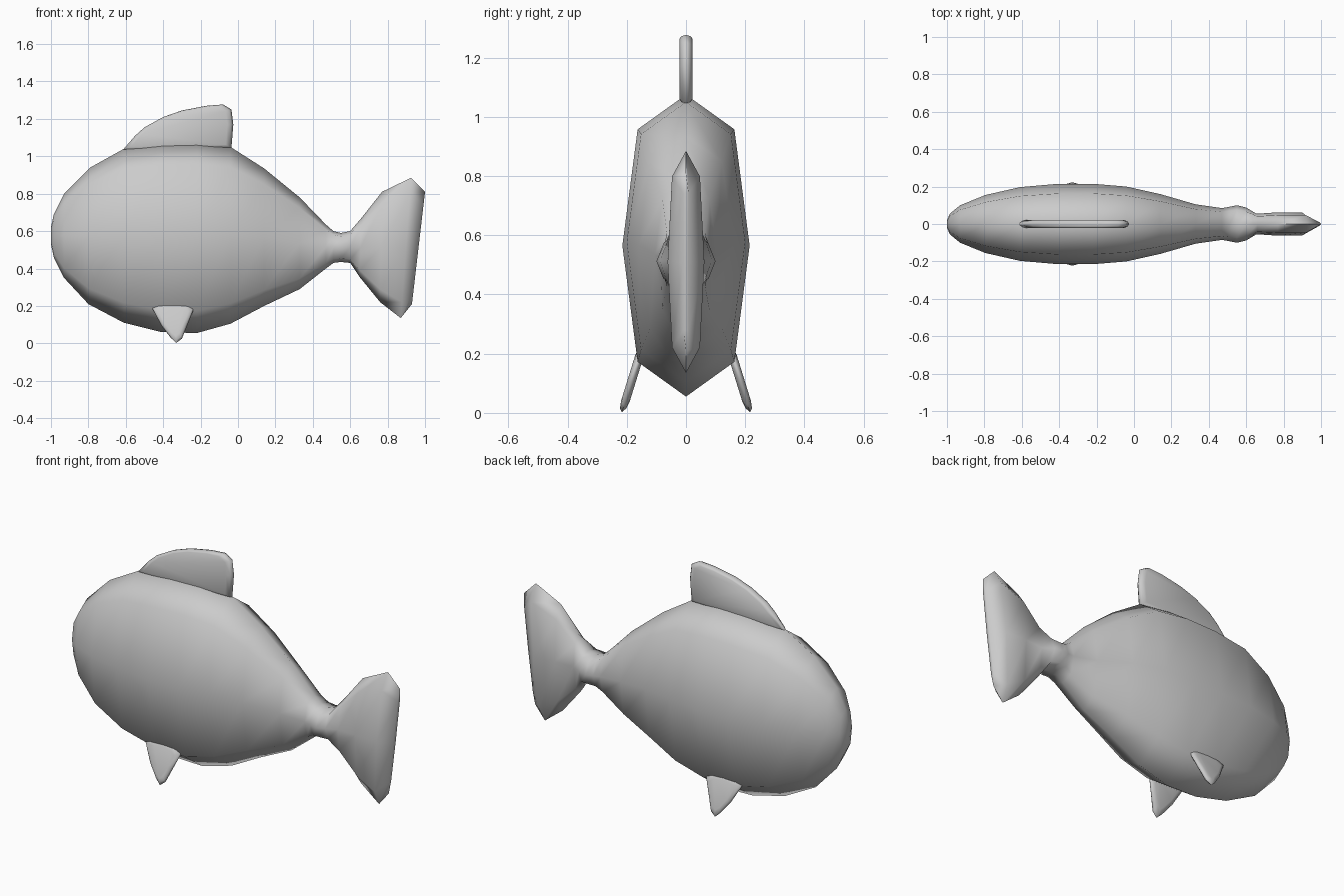
import bpy, bmesh, math

if "Cube" in bpy.data.objects:
    bpy.data.objects.remove(bpy.data.objects["Cube"])


def finish(name, bm, angle=80):
    bmesh.ops.recalc_face_normals(bm, faces=bm.faces)
    mesh = bpy.data.meshes.new(name)
    bm.to_mesh(mesh)
    bm.free()
    obj = bpy.data.objects.new(name, mesh)
    bpy.context.collection.objects.link(obj)
    bpy.ops.object.select_all(action='DESELECT')
    obj.select_set(True)
    bpy.context.view_layer.objects.active = obj
    bpy.ops.object.shade_smooth_by_angle(angle=math.radians(angle))
    return obj


def bridge(bm, a, b):
    for i in range(len(a)):
        j = (i + 1) % len(a)
        bm.faces.new((a[i], a[j], b[j], b[i]))


# Eight-sided cross-section: (width factor, height factor)
SECTION = [(0, 1), (.76, .77), (1, 0), (.76, -.77),
           (0, -1), (-.76, -.77), (-1, 0), (-.76, .77)]


def loft(name, stations):
    """Each station: top x, bottom x, top z, bottom z, half width."""
    bm = bmesh.new()
    rings = []
    for xt, xb, zt, zb, w in stations:
        ring = []
        for u, v in SECTION:
            t = (v + 1) / 2
            ring.append(bm.verts.new((xb + (xt - xb) * t, u * w, zb + (zt - zb) * t)))
        rings.append(ring)
    for a, b in zip(rings, rings[1:]):
        bridge(bm, a, b)
    bm.faces.new(rings[0])
    bm.faces.new(rings[-1])
    return finish(name, bm)


def fin(name, outline, half, inset, y_at):
    """Flat fin with a rounded rim; y_at gives the mid-plane at height z."""
    cx = sum(p[0] for p in outline) / len(outline)
    cz = sum(p[1] for p in outline) / len(outline)
    bm = bmesh.new()
    rings = []
    for t, k in ((-1, 1 - inset), (-.7, 1 - inset * .35), (0, 1),
                 (.7, 1 - inset * .35), (1, 1 - inset)):
        ring = []
        for x, z in outline:
            px, pz = cx + (x - cx) * k, cz + (z - cz) * k
            ring.append(bm.verts.new((px, y_at(pz) + t * half, pz)))
        rings.append(ring)
    for a, b in zip(rings, rings[1:]):
        bridge(bm, a, b)
    bm.faces.new(rings[0])
    bm.faces.new(rings[-1])
    return finish(name, bm)


# Body and tail, one continuous loft from nose to tail edge
loft("body_and_tail", [
    (-1.0, -1.0, .62, .53, .02),
    (-.985, -.985, .69, .46, .055),
    (-.93, -.93, .80, .35, .10),
    (-.79, -.80, .94, .21, .155),
    (-.61, -.61, 1.04, .11, .197),
    (-.40, -.41, 1.07, .06, .215),
    (-.22, -.22, 1.075, .055, .215),
    (-.04, -.04, 1.05, .105, .20),
    (.14, .14, .935, .20, .16),
    (.33, .33, .78, .29, .105),
    (.47, .47, .635, .40, .085),
    (.51, .51, .60, .43, .092),
    (.55, .55, .59, .435, .10),
    (.60, .60, .60, .43, .088),
    (.66, .65, .67, .355, .055),
    (.77, .76, .81, .22, .062),
    (.925, .87, .885, .135, .062),
    (1.0, .93, .81, .21, .012),
])

# Dorsal fin, its lower edge sunk in the back
fin("dorsal_fin", [
    (-.615, 1.035), (-.55, 1.11), (-.50, 1.155), (-.40, 1.21), (-.30, 1.245),
    (-.17, 1.27), (-.08, 1.277), (-.035, 1.25), (-.025, 1.17), (-.035, 1.045)],
    .022, .13, lambda z: 0)

# Pelvic fins, splayed outwards and mirrored
pelvic = fin("pelvic_fins", [
    (-.46, .19), (-.42, .215), (-.35, .225), (-.27, .213), (-.235, .185),
    (-.27, .10), (-.30, .025), (-.33, .002), (-.36, .03), (-.41, .095)],
    .015, .3, lambda z: .155 + (.2 - z) * .31)
mirror = pelvic.modifiers.new("Mirror", 'MIRROR')
mirror.use_axis = (False, True, False)
